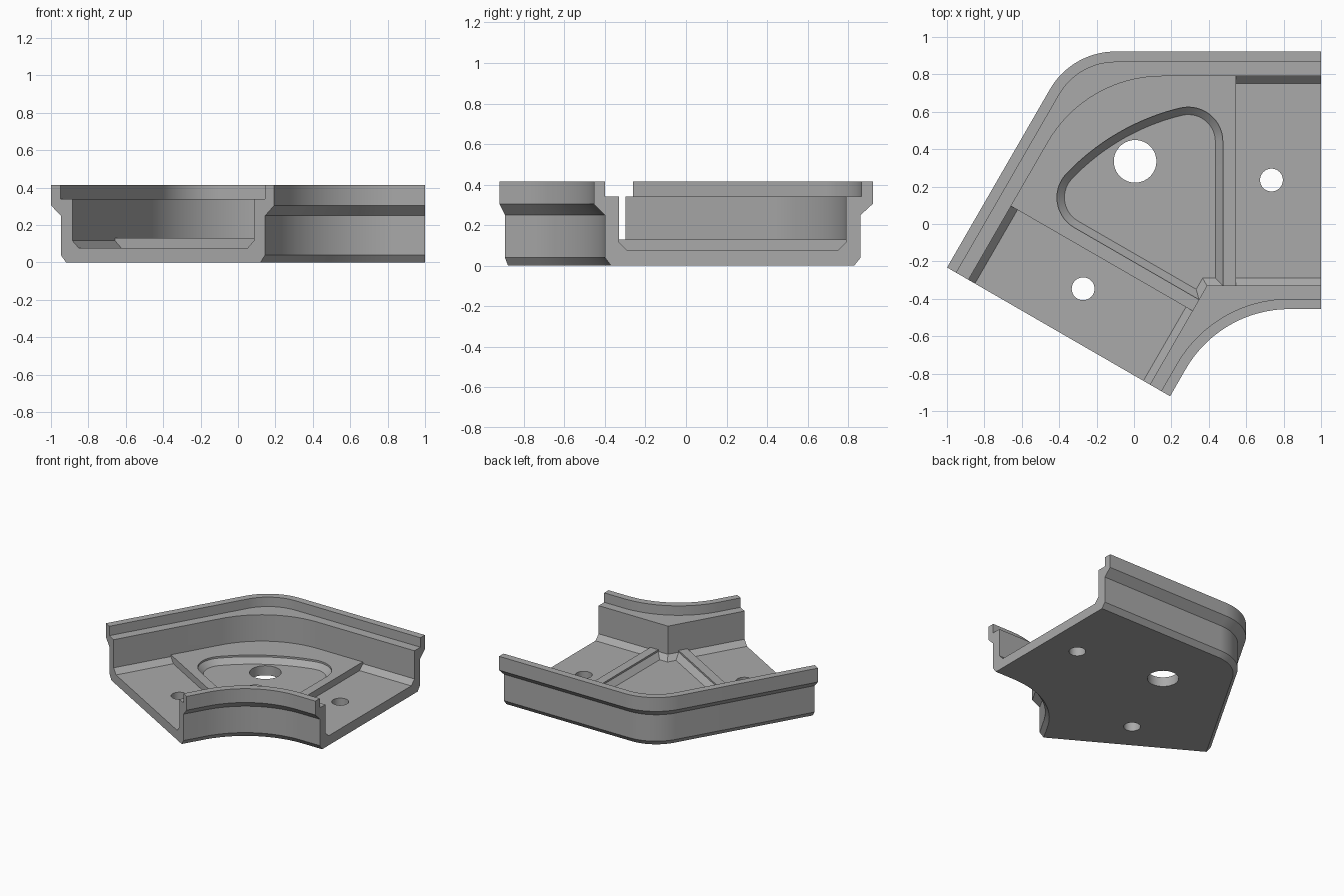
import bpy, bmesh, math
from mathutils import Vector

if "Cube" in bpy.data.objects:
    bpy.data.objects.remove(bpy.data.objects["Cube"], do_unlink=True)

CORNER = Vector((-0.333, 0.922))              # sharp outer corner of the bend
AXIS = Vector((-0.5, math.sqrt(0.75)))        # symmetry line of the bend
SIDE, TOP, FLOOR, CHAMFER = 0.185, 0.415, 0.076, 0.04


def mirror(points):
    """Reflect points to the other arm, reversing their order."""
    out = []
    for p in reversed(points):
        v = Vector(p) - CORNER
        out.append(CORNER + 2 * AXIS.dot(v) * AXIS - v)
    return out


def on_axis(y):
    return Vector((CORNER.x + (CORNER.y - y) / math.sqrt(3), y))


def arc(center, radius, start, end, n=14):
    steps = [math.radians(start + (end - start) * i / n) for i in range(n + 1)]
    return [Vector(center) + radius * Vector((math.cos(a), math.sin(a))) for a in steps]


def edge(y, radius, end):
    """Line along one arm, rounded bend, line along the other arm."""
    bend = arc(on_axis(y - radius), radius, 90, 150, 28) if radius else [on_axis(y)]
    straight = [Vector((end, y))]
    return straight + bend + mirror(straight)


def channel(outer, outer_r, inner, inner_r, end=1.1):
    return edge(outer, outer_r, end) + edge(inner, inner_r, end)[::-1]


def loft(name, levels):
    """Solid through matching outlines at rising heights."""
    bm = bmesh.new()
    rings = [[bm.verts.new((p[0], p[1], z)) for p in pts] for z, pts in levels]
    for low, high in zip(rings, rings[1:]):
        for i in range(len(low)):
            j = (i + 1) % len(low)
            bm.faces.new((low[i], low[j], high[j], high[i]))
    bm.faces.new(rings[0][::-1])
    bm.faces.new(rings[-1])
    bmesh.ops.recalc_face_normals(bm, faces=bm.faces[:])
    mesh = bpy.data.meshes.new(name)
    bm.to_mesh(mesh)
    bm.free()
    obj = bpy.data.objects.new(name, mesh)
    bpy.context.collection.objects.link(obj)
    return obj


def cut(target, name, levels):
    cutter = loft(name, levels)
    mod = target.modifiers.new(name, 'BOOLEAN')
    mod.operation, mod.solver, mod.object = 'DIFFERENCE', 'EXACT', cutter
    bpy.context.view_layer.objects.active = target
    bpy.ops.object.modifier_apply(modifier=name)
    bpy.data.objects.remove(cutter, do_unlink=True)


# Outer body: chamfered foot, straight wall, flared rim
body = [(0, 0.83, -0.37), (0.04, 0.862, -0.4), (0.25, 0.862, -0.4),
        (0.305, 0.922, -0.455), (TOP, 0.922, -0.455)]
tray = loft("corner_channel", [(z, channel(a, a - 0.518, b, b + 1.095, 1.0))
                               for z, a, b in body])

# Rim recess and main channel
rim = channel(0.865, 0.347, -0.4, 0.695)
cut(tray, "rim_recess", [(0.34, rim), (0.5, rim)])
main = channel(0.79, 0.705, -0.33, 0)
cut(tray, "main_channel", [(0.13, main), (0.38, main)])


# Sunken floor at the end of each arm, with chamfered sides
def arm_floor(d):
    return [(0.545, -0.33 + d), (1.1, -0.33 + d), (1.1, 0.79 - d), (0.545, 0.79 - d)]


# Rounded triangular pocket in the bend
def pocket(d):
    hub = Vector((0.29, 0.44))
    focus = on_axis(-0.33) - 0.3 * AXIS
    spoke = hub - focus
    turn = math.degrees(math.atan2(spoke.y, spoke.x))
    half = [Vector((SIDE + 0.29 - d, -0.33 + d))] + arc(hub, SIDE - d, 0, turn)
    half += arc(focus, spoke.length + SIDE - d, turn, 120)[1:]
    return half + mirror(half)[1:] + [on_axis(-0.33 + d)]


for name, shape, flip in (("arm_floor_left", arm_floor, False),
                          ("arm_floor_right", arm_floor, True),
                          ("pocket", pocket, False)):
    levels = [(FLOOR, shape(CHAMFER)), (FLOOR + CHAMFER, shape(0)), (0.2, shape(0))]
    if flip:
        levels = [(z, mirror(pts)) for z, pts in levels]
    cut(tray, name, levels)

# Screw holes, one in each arm and a larger one in the pocket
screw = [Vector((0.735, 0.235))]
for name, center, r in (("hole_left", screw[0], 0.061),
                        ("hole_right", mirror(screw)[0], 0.061),
                        ("hole_middle", on_axis(0.335), 0.114)):
    ring = arc(center, r, 0, 360, 40)[:-1]
    cut(tray, name, [(-0.1, ring), (0.2, ring)])

# Plain grey finish
grey = bpy.data.materials.new("plain_grey")
grey.use_nodes = True
color = (0.4, 0.4, 0.4, 1)
grey.diffuse_color = color
grey.node_tree.nodes["Principled BSDF"].inputs["Base Color"].default_value = color
tray.data.materials.clear()
tray.data.materials.append(grey)
for poly in tray.data.polygons:
    poly.material_index = 0

bpy.ops.object.select_all(action='DESELECT')
tray.select_set(True)
bpy.context.view_layer.objects.active = tray
bpy.ops.object.shade_smooth_by_angle(angle=math.radians(25))
